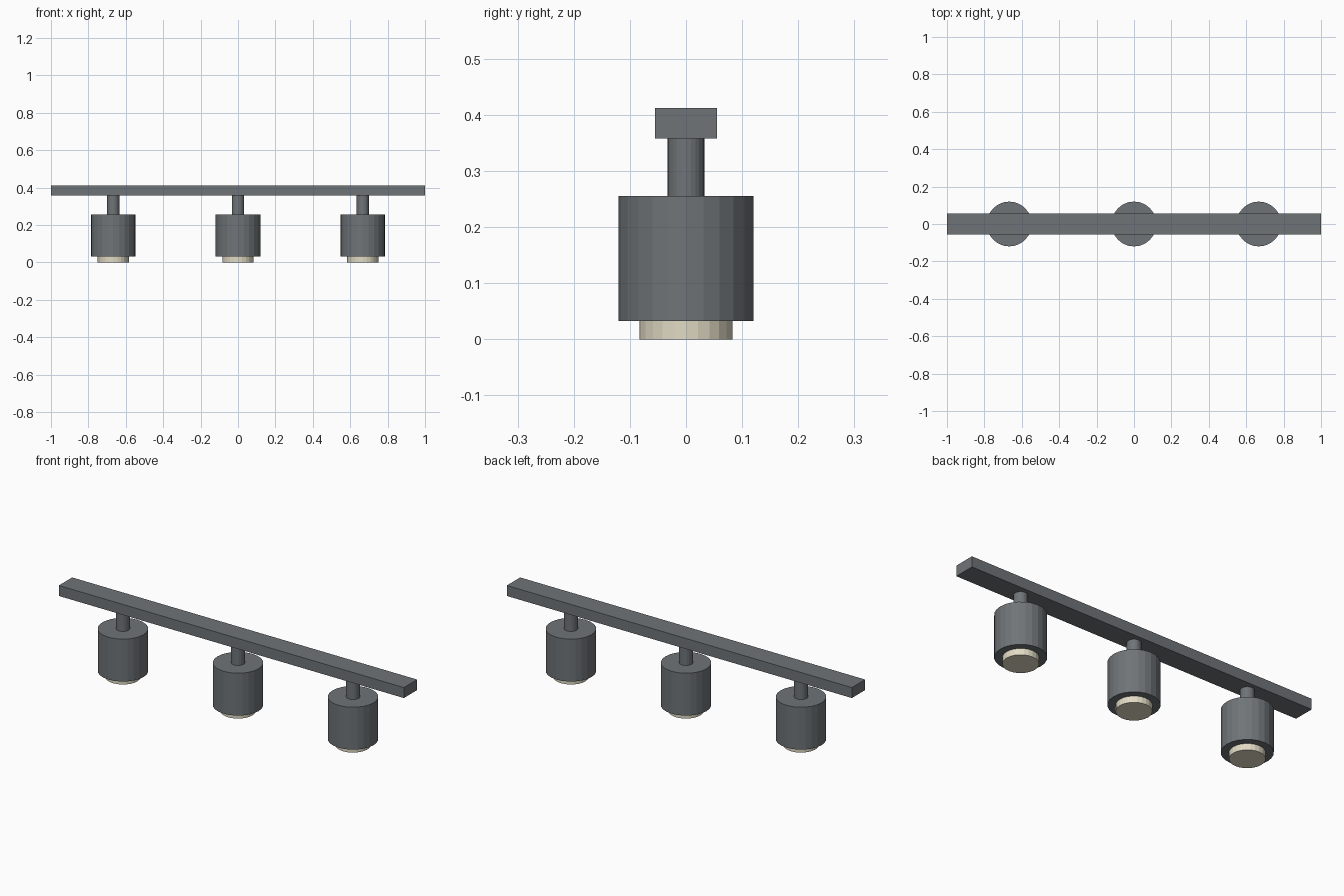
import bpy

cube = bpy.data.objects.get("Cube")
if cube:
    bpy.data.objects.remove(cube, do_unlink=True)


def make_material(name, rgb):
    mat = bpy.data.materials.new(name)
    mat.use_nodes = True
    color = (*rgb, 1.0)
    mat.diffuse_color = color
    mat.node_tree.nodes["Principled BSDF"].inputs["Base Color"].default_value = color
    return mat


metal = make_material("dark grey metal", (0.16, 0.175, 0.185))
glow = make_material("warm cream lens", (0.75, 0.70, 0.55))


def finish(name, mat):
    obj = bpy.context.object
    obj.name = name
    obj.data.materials.append(mat)
    return obj


def cylinder(name, x, radius, bottom, top, mat):
    bpy.ops.mesh.primitive_cylinder_add(
        vertices=24, radius=radius, depth=top - bottom,
        location=(x, 0, (bottom + top) / 2))
    return finish(name, mat)


# Ceiling rail
bpy.ops.mesh.primitive_cube_add(size=1, location=(0, 0, 0.385))
bpy.context.object.scale = (2, 0.11, 0.055)
finish("rail", metal)

# Three spotlights: stem, can and protruding lens
for side, x in (("right", -0.667), ("middle", 0), ("left", 0.667)):
    cylinder(side + "_stem", x, 0.033, 0.25, 0.36, metal)
    cylinder(side + "_lamp_can", x, 0.12, 0.033, 0.255, metal)
    cylinder(side + "_lens", x, 0.083, 0, 0.04, glow)
